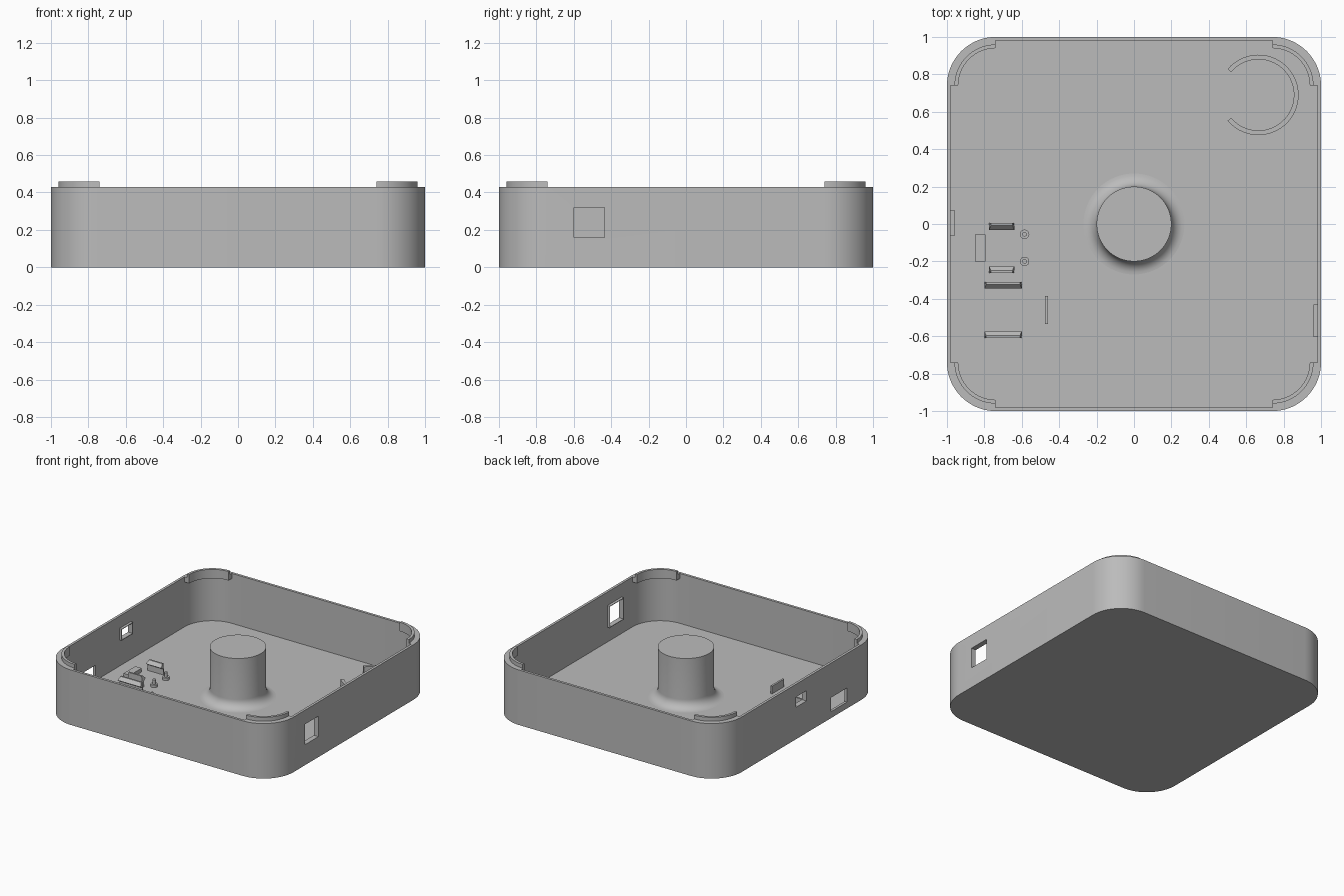
import bpy, bmesh, math

scene_cube = bpy.data.objects.get("Cube")
if scene_cube:
    bpy.data.objects.remove(scene_cube, do_unlink=True)

COLOUR = (0.5, 0.5, 0.5, 1)
grey = bpy.data.materials.new("grey plastic")
grey.use_nodes = True
grey.diffuse_color = COLOUR
grey.node_tree.nodes["Principled BSDF"].inputs["Base Color"].default_value = COLOUR

FLOOR, RIM, WALL, RADIUS = 0.04, 0.43, 0.02, 0.26


def finish(name, bm, smooth=False):
    bmesh.ops.remove_doubles(bm, verts=bm.verts, dist=1e-5)
    bmesh.ops.recalc_face_normals(bm, faces=bm.faces)
    mesh = bpy.data.meshes.new(name)
    bm.to_mesh(mesh)
    bm.free()
    mesh.materials.append(grey)
    ob = bpy.data.objects.new(name, mesh)
    bpy.context.collection.objects.link(ob)
    if smooth:
        select(ob)
        bpy.ops.object.shade_smooth_by_angle(angle=math.radians(35))
    return ob


def select(ob):
    bpy.ops.object.select_all(action='DESELECT')
    ob.select_set(True)
    bpy.context.view_layer.objects.active = ob


def box(name, x0, x1, y0, y1, z0, z1):
    bm = bmesh.new()
    bmesh.ops.create_cube(bm, size=1)
    for v in bm.verts:
        v.co = ((x0 + x1) / 2 + v.co.x * (x1 - x0),
                (y0 + y1) / 2 + v.co.y * (y1 - y0),
                (z0 + z1) / 2 + v.co.z * (z1 - z0))
    return finish(name, bm)


def bridge(bm, a, b, closed=True):
    n = len(a)
    for i in range(n if closed else n - 1):
        j = (i + 1) % n
        bm.faces.new((a[i], a[j], b[j], b[i]))


def revolve(name, profile, cx, cy, start=0, sweep=360, steps=48, closed=True):
    """Sweep an (r, z) profile about a vertical axis."""
    bm = bmesh.new()
    full = sweep == 360
    rings = []
    for i in range(steps if full else steps + 1):
        a = math.radians(start + sweep * i / steps)
        rings.append([bm.verts.new((cx + r * math.cos(a), cy + r * math.sin(a), z))
                      for r, z in profile])
    for i in range(len(rings) if full else steps):
        bridge(bm, rings[i], rings[(i + 1) % len(rings)], closed)
    if not full:
        bm.faces.new(rings[0])
        bm.faces.new(rings[-1])
    bmesh.ops.dissolve_degenerate(bm, dist=1e-5, edges=bm.edges)
    return finish(name, bm, True)


def rounded_loop(bm, inset, z, steps=16):
    c, r = 1 - RADIUS, RADIUS - inset
    loop = []
    for q, (sx, sy) in enumerate(((1, 1), (-1, 1), (-1, -1), (1, -1))):
        for i in range(steps + 1):
            a = math.radians(90 * (q + i / steps))
            loop.append(bm.verts.new((sx * c + r * math.cos(a), sy * c + r * math.sin(a), z)))
    return loop


# Open tray with rounded corners
bm = bmesh.new()
loops = [rounded_loop(bm, inset, z)
         for inset, z in ((0, 0), (0, RIM), (WALL, RIM), (WALL, FLOOR))]
for lower, upper in zip(loops, loops[1:]):
    bridge(bm, lower, upper)
bm.faces.new(loops[0])
bm.faces.new(loops[-1])
tray = finish("tray", bm, True)

# Wall openings: side, y range, z range, inner sleeve
openings = [("right_port", 1, -0.6, -0.435, 0.16, 0.32, True),
            ("left_small_port", -1, -0.06, 0.07, 0.25, 0.33, True),
            ("left_wide_port", -1, -0.56, -0.36, 0.05, 0.16, False)]
for name, side, y0, y1, z0, z1, sleeve in openings:
    cutter = box(name + "_cutter", side - 0.06, side + 0.06, y0, y1, z0, z1)
    cutter.hide_render = True
    select(tray)
    mod = tray.modifiers.new(name, 'BOOLEAN')
    mod.operation, mod.solver, mod.object = 'DIFFERENCE', 'EXACT', cutter
    bpy.ops.object.modifier_apply(modifier=name)
    bpy.data.objects.remove(cutter, do_unlink=True)
    if sleeve:
        t = 0.005
        xa, xb = sorted((side * 0.96, side * 0.985))
        box(name + "_sill", xa, xb, y0 - t, y1 + t, z0 - t, z0)
        box(name + "_lintel", xa, xb, y0 - t, y1 + t, z1, z1 + t)
        box(name + "_front_jamb", xa, xb, y0 - t, y0, z0, z1)
        box(name + "_back_jamb", xa, xb, y1, y1 + t, z0, z1)

# Corner locating lips, stepped above the rim
lip = [(0.2, 0.39), (0.242, 0.39), (0.242, RIM), (0.22, RIM), (0.22, 0.46), (0.2, 0.46)]
for q, (sx, sy) in enumerate(((1, 1), (-1, 1), (-1, -1), (1, -1))):
    revolve("corner_lip", lip, sx * 0.74, sy * 0.74, 90 * q, 90, 16)

# Central column with a flared foot
foot = 0.07
profile = [(0, RIM), (0.2, RIM)]
for i in range(9):
    a = math.radians(90 * i / 8)
    profile.append((0.2 + foot * (1 - math.cos(a)), FLOOR + foot * (1 - math.sin(a))))
profile[2:] = [(0.2 + foot * (1 - math.sin(math.radians(90 - 90 * i / 8))),
                FLOOR + foot * (1 - math.cos(math.radians(90 - 90 * i / 8)))) for i in range(9)]
revolve("central_column", profile, 0, 0, steps=64, closed=False)

# Open ring holder
ring = [(0.19, 0.03), (0.215, 0.03), (0.215, 0.1), (0.19, 0.1)]
revolve("ring_holder", ring, 0.665, 0.69, -140, 280, 40)

# Stepped locating pegs
peg = [(0, 0.03), (0.025, 0.03), (0.025, 0.06), (0.012, 0.06), (0.012, 0.095), (0, 0.095)]
for y in (-0.055, -0.2):
    revolve("locating_peg", peg, -0.585, y, steps=20, closed=False)


def clip(name, x0, x1, y, facing, top):
    """Upright snap clip whose sloped nose points along y."""
    nose = [(0, 0.03), (0, top), (0.013, top), (0.036, top - 0.025),
            (0.013, top - 0.04), (0.013, 0.03)]
    bm = bmesh.new()
    ends = []
    for x, inward in ((x0, 1), (x1, -1)):
        ends.append([bm.verts.new((x + inward * (0.01 if d < 0.03 and z == top else 0),
                                   y + facing * d, z)) for d, z in nose])
    bridge(bm, *ends)
    for e in ends:
        bm.faces.new(e)
    return finish(name, bm)


# Two facing pairs of board clips
for x0, x1, back, front, top in ((-0.775, -0.64, 0.005, -0.262, 0.125),
                                 (-0.8, -0.6, -0.31, -0.61, 0.11)):
    clip("back_board_clip", x0, x1, back, -1, top)
    clip("front_board_clip", x0, x1, front, 1, top)

# Board rest and stop plate
box("board_rest", -0.85, -0.795, -0.2, -0.055, 0.03, 0.07)
box("board_stop", -0.475, -0.46, -0.535, -0.385, 0.03, 0.1)
